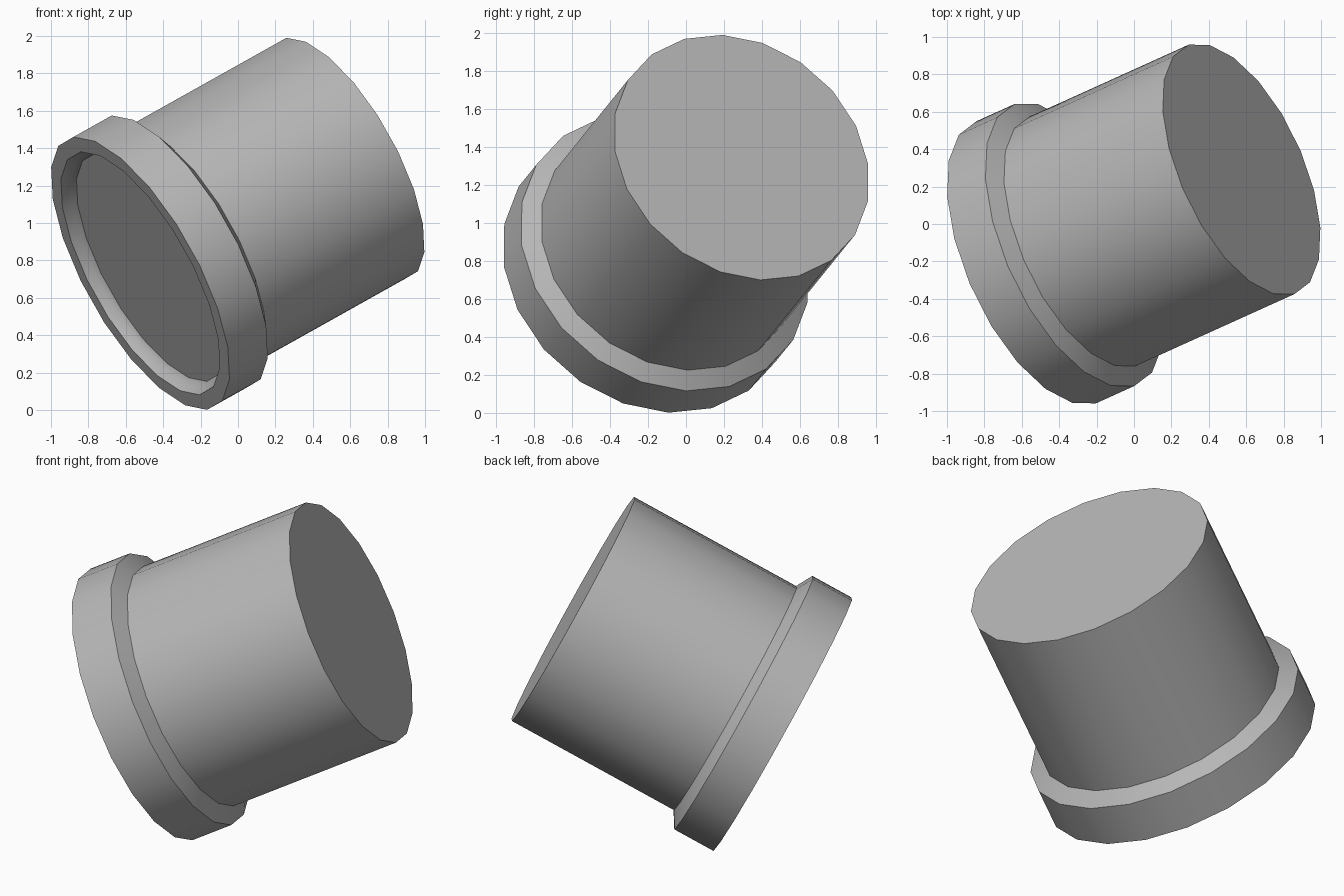
import bpy, bmesh, math
from mathutils import Vector, Matrix

if "Cube" in bpy.data.objects:
    bpy.data.objects.remove(bpy.data.objects["Cube"])

SIDES = 20

# Tilted frame: axis runs from the open rim to the closed end
axis = Vector((0.811, 0.367, 0.454)).normalized()
u = Vector((-0.316, -0.10, 0.645))
u = (u - axis * u.dot(axis)).normalized()
w = axis.cross(u)
frame = Matrix((u, w, axis)).transposed().to_4x4()
frame.translation = Vector((0.575, 0.292, 1.345)) - axis * 1.352

# Darker grey finish
grey = bpy.data.materials.new("mid_grey")
grey.diffuse_color = (0.47, 0.47, 0.47, 1.0)
grey.use_nodes = True
grey.node_tree.nodes["Principled BSDF"].inputs["Base Color"].default_value = grey.diffuse_color


def lathe(name, profile):
    """Revolve (radius, height) points and cap both ends."""
    bm = bmesh.new()
    rings = []
    for r, h in profile:
        rings.append([bm.verts.new(frame @ Vector((
            r * math.cos(2 * math.pi * i / SIDES),
            r * math.sin(2 * math.pi * i / SIDES), h))) for i in range(SIDES)])
    for a, b in zip(rings, rings[1:]):
        for i in range(SIDES):
            j = (i + 1) % SIDES
            bm.faces.new((a[i], a[j], b[j], b[i]))
    bm.faces.new(rings[0])
    bm.faces.new(rings[-1])
    bmesh.ops.recalc_face_normals(bm, faces=bm.faces)
    mesh = bpy.data.meshes.new(name)
    bm.to_mesh(mesh)
    bm.free()
    mesh.materials.append(grey)
    obj = bpy.data.objects.new(name, mesh)
    bpy.context.collection.objects.link(obj)
    bpy.context.view_layer.objects.active = obj
    obj.select_set(True)
    bpy.ops.object.shade_smooth_by_angle(angle=math.radians(30))
    return obj


# Recessed floor, inner lip, thick collar, sloped shoulder, plain barrel
lathe("collared_cup", [
    (0.685, 0.07), (0.71, 0.05), (0.73, 0.0),
    (0.82, 0.0), (0.82, 0.252),
    (0.725, 0.306), (0.725, 1.352),
])
